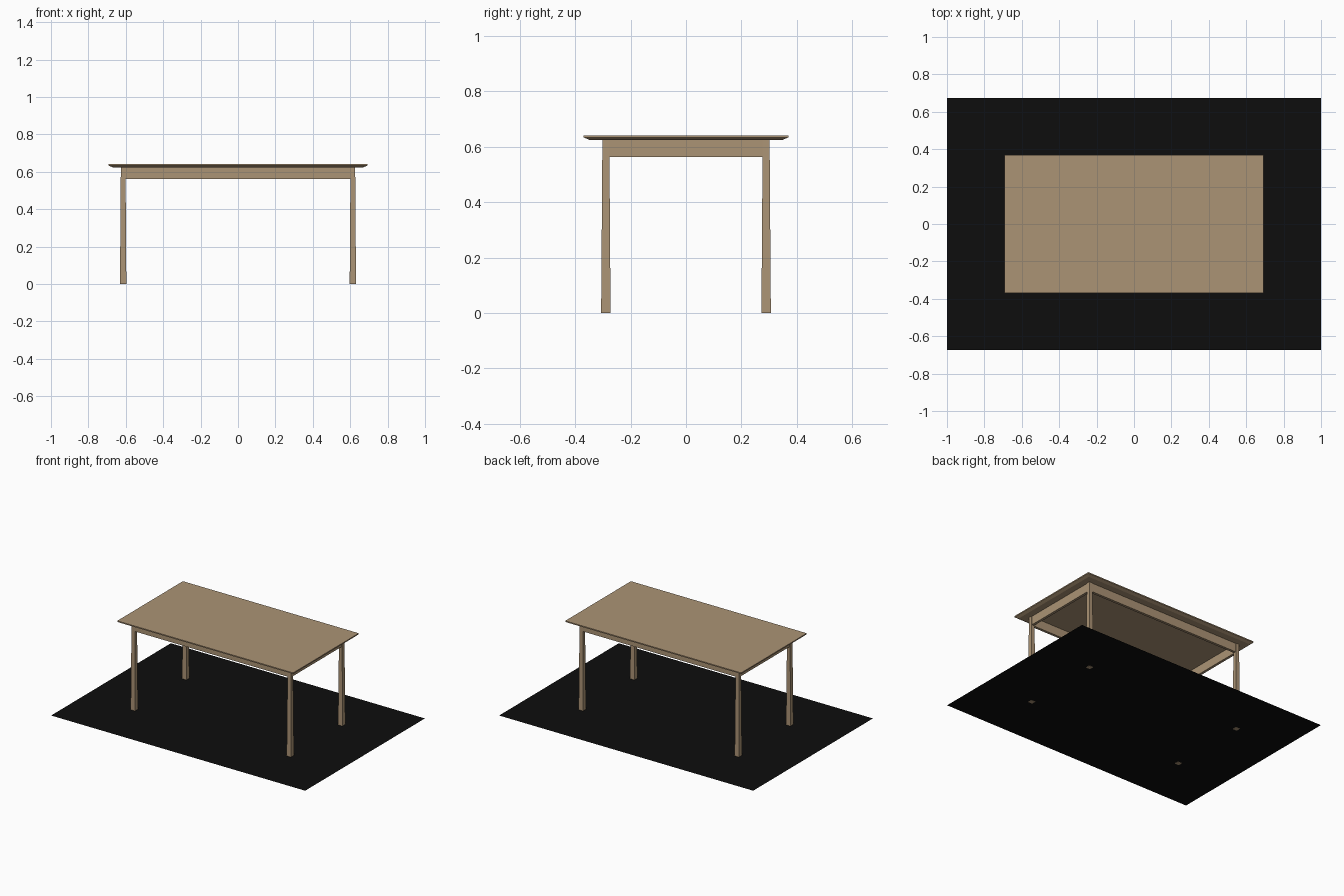
import bpy
import bmesh

cube = bpy.data.objects.get("Cube")
if cube:
    bpy.data.objects.remove(cube, do_unlink=True)


def make_material(name, color):
    mat = bpy.data.materials.new(name)
    mat.use_nodes = True
    mat.diffuse_color = color
    mat.node_tree.nodes["Principled BSDF"].inputs["Base Color"].default_value = color
    return mat


wood = make_material("light wood", (0.41, 0.295, 0.178, 1))
black = make_material("black floor", (0.004, 0.004, 0.004, 1))


def loft(name, sections, mat):
    """Stack rectangles (x0, x1, y0, y1, z) into a closed solid."""
    bm = bmesh.new()
    rings = []
    for x0, x1, y0, y1, z in sections:
        corners = ((x0, y0), (x1, y0), (x1, y1), (x0, y1))
        rings.append([bm.verts.new((x, y, z)) for x, y in corners])
    for low, high in zip(rings, rings[1:]):
        for i in range(4):
            j = (i + 1) % 4
            bm.faces.new((low[i], low[j], high[j], high[i]))
    bm.faces.new(rings[0][::-1])
    bm.faces.new(rings[-1])
    bmesh.ops.recalc_face_normals(bm, faces=bm.faces)
    mesh = bpy.data.meshes.new(name)
    bm.to_mesh(mesh)
    bm.free()
    mesh.materials.append(mat)
    obj = bpy.data.objects.new(name, mesh)
    bpy.context.collection.objects.link(obj)
    return obj


def centred(half_x, half_y, z):
    return (-half_x, half_x, -half_y, half_y, z)


def box(name, x0, x1, y0, y1, z0, z1, mat):
    return loft(name, [(x0, x1, y0, y1, z0), (x0, x1, y0, y1, z1)], mat)


# Table top with an underside chamfer
TOP_BASE = 0.624
loft("table_top", [centred(0.67, 0.347, TOP_BASE),
                   centred(0.692, 0.369, 0.633),
                   centred(0.692, 0.369, 0.641)], wood)

# Four legs, slightly thicker at the foot
LEG_X, LEG_Y = 0.614, 0.289
for side, sx in (("left", 1), ("right", -1)):
    for end, sy in (("front", -1), ("back", 1)):
        x, y = sx * LEG_X, sy * LEG_Y
        loft(f"{end}_{side}_leg",
             [(x - r, x + r, y - r, y + r, z)
              for r, z in ((0.017, 0), (0.0125, TOP_BASE))], wood)

# Apron rails between the legs
RAIL_BASE, HALF = 0.562, 0.009
for name, s in (("front_apron", -1), ("back_apron", 1)):
    y = s * LEG_Y
    box(name, -LEG_X, LEG_X, y - HALF, y + HALF, RAIL_BASE, TOP_BASE, wood)
for name, s in (("left_apron", 1), ("right_apron", -1)):
    x = s * LEG_X
    box(name, x - HALF, x + HALF, -LEG_Y, LEG_Y, RAIL_BASE, TOP_BASE, wood)

# Thin floor sheet, with the feet just showing through underneath
bpy.ops.mesh.primitive_plane_add(size=2, location=(0, 0, 0.001))
floor = bpy.context.object
floor.name = "floor_sheet"
floor.scale = (1, 0.673, 1)
floor.data.materials.append(black)
